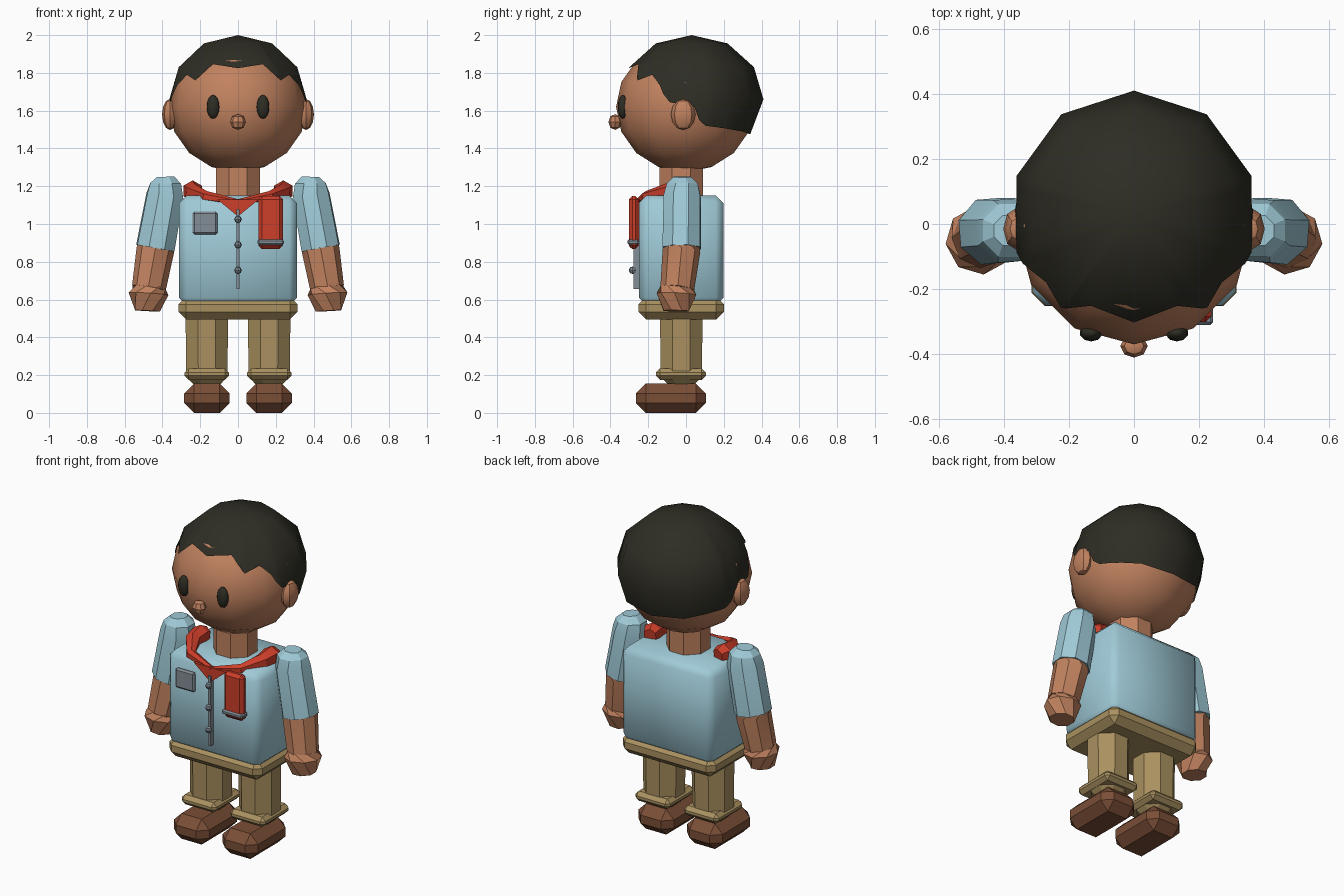
import bpy, bmesh, math
from mathutils import Vector, Matrix

if "Cube" in bpy.data.objects:
    bpy.data.objects.remove(bpy.data.objects["Cube"])


def material(name, rgb):
    m = bpy.data.materials.new(name)
    lin = [((c / 255 + 0.055) / 1.055) ** 2.4 for c in rgb]
    m.diffuse_color = (*lin, 1)
    m.use_nodes = True
    m.node_tree.nodes["Principled BSDF"].inputs["Base Color"].default_value = m.diffuse_color
    return m


SKIN = material("warm_skin", (193, 130, 95))
HAIR = material("dark_hair", (46, 45, 36))
SHIRT = material("light_blue", (160, 203, 216))
TAN = material("khaki", (170, 145, 96))
SHOE = material("brown_leather", (122, 78, 54))
RED = material("scarf_red", (205, 62, 42))
GREY = material("metal_grey", (132, 142, 150))


def finish(bm, name, mat, angle=30):
    bmesh.ops.recalc_face_normals(bm, faces=bm.faces)
    me = bpy.data.meshes.new(name)
    bm.to_mesh(me)
    bm.free()
    ob = bpy.data.objects.new(name, me)
    bpy.context.collection.objects.link(ob)
    me.materials.append(mat)
    if angle:
        bpy.ops.object.select_all(action='DESELECT')
        ob.select_set(True)
        bpy.context.view_layer.objects.active = ob
        bpy.ops.object.shade_smooth_by_angle(angle=math.radians(angle))
    return ob


def ball(name, mat, loc, radii, seg, rings, angle=30):
    bm = bmesh.new()
    bmesh.ops.create_uvsphere(bm, u_segments=seg, v_segments=rings, radius=1)
    bmesh.ops.transform(bm, matrix=Matrix.LocRotScale(Vector(loc), None, Vector(radii)), verts=bm.verts)
    return finish(bm, name, mat, angle)


def box(name, mat, lo, hi, bevel, angle=30):
    """Chamfered box between two corners."""
    lo, hi = Vector(lo), Vector(hi)
    bm = bmesh.new()
    bmesh.ops.create_cube(bm, size=1)
    bmesh.ops.transform(bm, matrix=Matrix.LocRotScale((lo + hi) / 2, None, hi - lo), verts=bm.verts)
    if bevel:
        bmesh.ops.bevel(bm, geom=bm.edges[:], offset=bevel, segments=1, affect='EDGES')
    return finish(bm, name, mat, angle)


def tube(name, mat, points, sides=8):
    """Faceted tube through (x, y, z, radius) points, capped."""
    ps = [Vector(p[:3]) for p in points]
    bm, rings = bmesh.new(), []
    for i, p in enumerate(points):
        axis = ps[min(i + 1, len(ps) - 1)] - ps[max(i - 1, 0)]
        q = Vector((0, 0, 1)).rotation_difference(axis) if abs(axis.z) > abs(axis.y) else axis.to_track_quat('Z', 'Y')
        ring = []
        for k in range(sides):
            a = 2 * math.pi * (k + 0.5) / sides
            ring.append(bm.verts.new(ps[i] + q @ Vector((math.cos(a), math.sin(a), 0)) * p[3]))
        rings.append(ring)
    for a, b in zip(rings, rings[1:]):
        for k in range(sides):
            bm.faces.new((a[k], a[(k + 1) % sides], b[(k + 1) % sides], b[k]))
    bm.faces.new(rings[0])
    bm.faces.new(rings[-1])
    return finish(bm, name, mat, 25)


# Head, nose, neck
HEAD_Z, HEAD_R, HEAD_H = 1.62, 0.365, 0.345
ball("head", SKIN, (0, -0.005, HEAD_Z), (HEAD_R, HEAD_R, HEAD_H), 12, 8, 60)
ball("nose", SKIN, (0, -0.375, 1.54), (0.042, 0.036, 0.042), 8, 4)
tube("neck", SKIN, [(0, -0.025, 1.10, 0.125), (0, -0.025, 1.30, 0.125)])

# Hair cap: ten-sided dome with a jagged front edge (angle from front, edge height)
EDGE = [(0, 1.825), (25, 1.846), (38, 1.76), (52, 1.79), (62, 1.735), (66, 1.69), (72, 1.645),
        (92, 1.62), (96, 1.55), (102, 1.52), (124, 1.505), (144, 1.49), (180, 1.475)]
PROFILE = [(1.475, 0.31), (1.49, 0.33), (1.66, 0.38), (1.83, 0.33), (1.956, 0.19), (2.0, 0.0)]


def hair_point(deg, z):
    for (z0, r0), (z1, r1) in zip(PROFILE, PROFILE[1:]):
        if z <= z1:
            r = r0 + (r1 - r0) * (z - z0) / (z1 - z0)
            break
    r *= math.cos(math.pi / 10) / math.cos(math.radians(deg % 36 - 18))
    a = math.radians(deg)
    x, y = r * math.sin(a), 0.03 - r * math.cos(a)
    # keep the dome just outside the head
    head_r = HEAD_R * math.sqrt(max(0, 1 - ((z - HEAD_Z) / HEAD_H) ** 2)) + 0.004
    d = math.hypot(x, y + 0.005)
    f = max(1, head_r / d)
    return (x * f, (y + 0.005) * f - 0.005, z)


def edge_height(deg):
    for (a0, z0), (a1, z1) in zip(EDGE, EDGE[1:]):
        if deg <= a1:
            return z0 + (z1 - z0) * (deg - a0) / (a1 - a0)


half = sorted({a for a, z in EDGE} | {36, 72, 108, 144})
angles = half + [360 - a for a in reversed(half[1:-1])]
bm = bmesh.new()
columns = []
for a in angles:
    low = edge_height(min(a, 360 - a))
    columns.append([bm.verts.new(hair_point(a, z)) for z in (1.956, max(1.83, low), max(1.66, low), low)])
top = bm.verts.new((0, 0.03, 2.0))
for c, d in zip(columns, columns[1:] + columns[:1]):
    bm.faces.new((top, c[0], d[0]))
    for j in range(3):
        bm.faces.new((c[j], c[j + 1], d[j + 1], d[j]))
bmesh.ops.remove_doubles(bm, verts=bm.verts, dist=0.0005)
finish(bm, "hair", HAIR, 60)

# Torso and hips
box("shirt", SHIRT, (-0.312, -0.25, 0.57), (0.312, 0.198, 1.15), 0.04, 50)
box("hips", TAN, (-0.315, -0.252, 0.495), (0.315, 0.2, 0.615), 0.04)

for s, side in ((-1, "left"), (1, "right")):
    # Face sides
    ball(side + "_eye", HAIR, (s * 0.132, -0.335, 1.62), (0.035, 0.026, 0.063), 10, 8, 60)
    ball(side + "_ear", SKIN, (s * 0.36, -0.015, 1.58), (0.042, 0.065, 0.082), 8, 6)
    # Arms
    tube(side + "_sleeve", SHIRT, [(s * 0.385, -0.02, 1.25, 0.05), (s * 0.383, -0.02, 1.215, 0.088),
                                   (s * 0.387, -0.02, 1.15, 0.104), (s * 0.438, -0.022, 0.872, 0.108)])
    tube(side + "_forearm", SKIN, [(s * 0.436, -0.022, 0.90, 0.10), (s * 0.438, -0.024, 0.86, 0.10),
                                   (s * 0.472, -0.046, 0.66, 0.09)])
    tube(side + "_hand", SKIN, [(s * 0.471, -0.046, 0.665, 0.088), (s * 0.474, -0.05, 0.63, 0.106),
                                (s * 0.479, -0.052, 0.54, 0.072)])
    # Legs
    x = s * 0.165
    tube(side + "_leg", TAN, [(x, -0.025, 0.52, 0.122), (x, -0.025, 0.19, 0.118), (x, -0.025, 0.145, 0.07)])
    box(side + "_cuff", TAN, (x - 0.118, -0.16, 0.175), (x + 0.118, 0.105, 0.235), 0.022)
    box(side + "_shoe", SHOE, (x - 0.12, -0.265, 0), (x + 0.12, 0.105, 0.155), 0.052)
    # Scarf half, running from shoulder to the front knot
    tube(side + "_scarf", RED, [(s * 0.23, 0.02, 1.17, 0.04), (s * 0.24, -0.02, 1.175, 0.056),
                                (s * 0.235, -0.10, 1.17, 0.045), (s * 0.17, -0.21, 1.145, 0.03),
                                (0, -0.255, 1.115, 0.016)], 6)

# Scarf knot: flat triangle on the chest
bm = bmesh.new()
tri = [[bm.verts.new((x, y, z)) for x, z in ((-0.11, 1.13), (0.11, 1.13), (0, 1.04))] for y in (-0.268, -0.245)]
bm.faces.new(tri[0])
bm.faces.new(tri[1])
for k in range(3):
    bm.faces.new((tri[0][k], tri[0][(k + 1) % 3], tri[1][(k + 1) % 3], tri[1][k]))
finish(bm, "scarf_knot", RED)

# Hanging red pouch with a clip band
box("pouch", RED, (0.108, -0.302, 0.868), (0.238, -0.25, 1.148), 0.018)
box("pouch_clip", GREY, (0.103, -0.31, 0.89), (0.243, -0.25, 0.918), 0.008)

# Zip with pulls, chest patch
box("zip", GREY, (-0.009, -0.278, 0.655), (0.009, -0.245, 1.08), 0)
for i, z in enumerate((0.755, 0.89, 1.025)):
    ball("zip_pull_%d" % (i + 1), GREY, (0, -0.283, z), (0.02, 0.02, 0.02), 8, 4)
box("chest_patch", GREY, (-0.24, -0.27, 0.945), (-0.108, -0.245, 1.065), 0.01)
